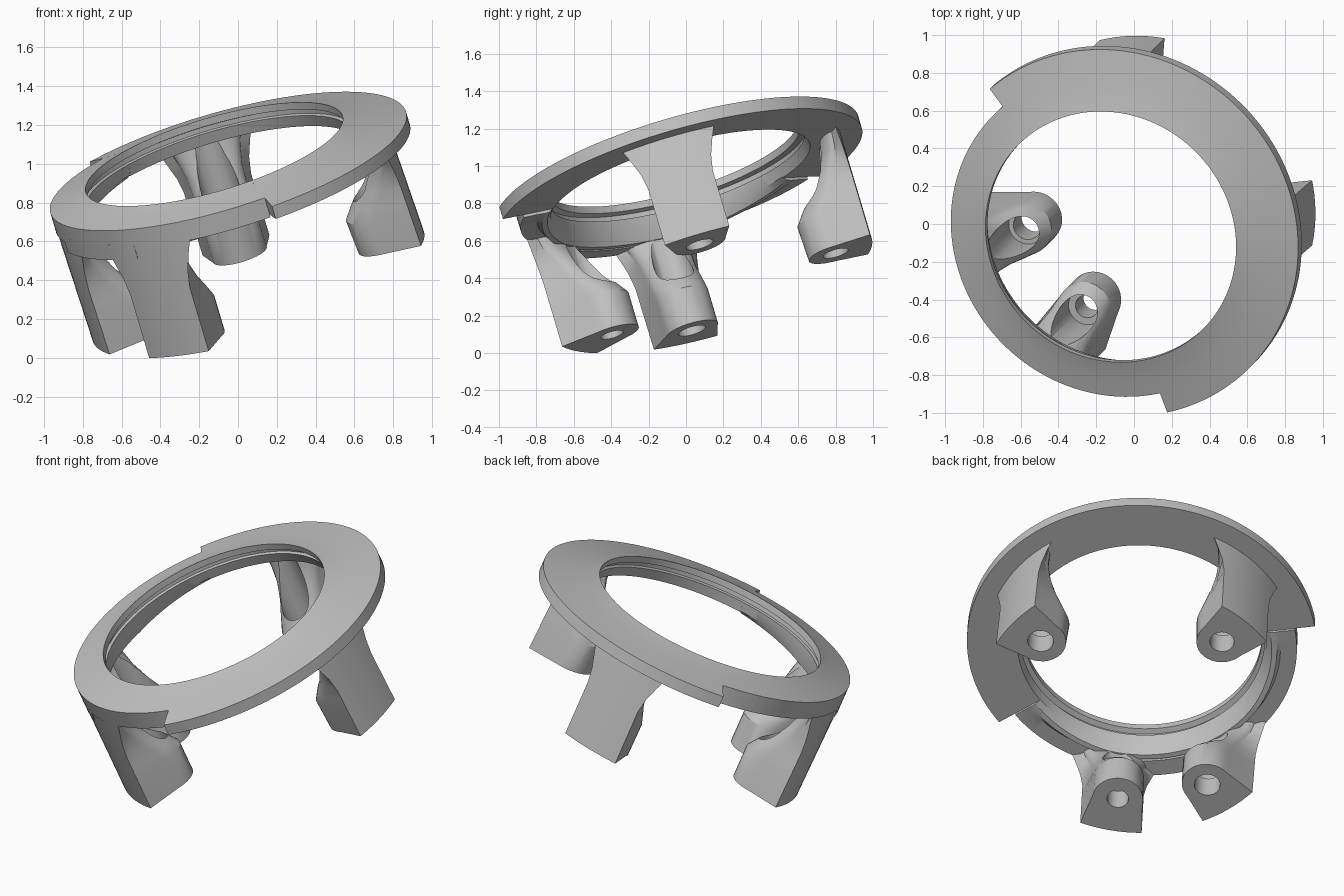
import bpy, bmesh
from math import sin, cos, asin, pi, radians
from mathutils import Vector, Matrix

old = bpy.data.objects.get("Cube")
if old:
    bpy.data.objects.remove(old, do_unlink=True)

grey = bpy.data.materials.new("plain_grey")
grey.use_nodes = True
COLOUR = (0.53, 0.53, 0.53, 1)
grey.diffuse_color = COLOUR
grey.node_tree.nodes["Principled BSDF"].inputs["Base Color"].default_value = COLOUR

# Tilted frame: origin at the upper bore edge, local z along the ring axis
normal = Vector((-0.297, -0.297, 1)).normalized()
tilt = Vector((0, 0, 1)).rotation_difference(normal).to_matrix().to_4x4()
FRAME = Matrix.Translation((-0.123, -0.068, 1.049)) @ tilt


def loft(name, sections, turn=0):
    """Skin a list of equal closed sections and cap both ends."""
    bm = bmesh.new()
    rows = [[bm.verts.new(p) for p in s] for s in sections]
    n = len(rows[0])
    for a, b in zip(rows, rows[1:]):
        for i in range(n):
            j = (i + 1) % n
            bm.faces.new((a[i], a[j], b[j], b[i]))
    bm.faces.new(rows[0])
    bm.faces.new(rows[-1])
    bmesh.ops.recalc_face_normals(bm, faces=bm.faces)
    mesh = bpy.data.meshes.new(name)
    bm.to_mesh(mesh)
    bm.free()
    mesh.materials.append(grey)
    ob = bpy.data.objects.new(name, mesh)
    bpy.context.collection.objects.link(ob)
    ob.matrix_world = FRAME @ Matrix.Rotation(radians(turn), 4, "Z")
    return ob


def select(ob):
    bpy.ops.object.select_all(action="DESELECT")
    ob.select_set(True)
    bpy.context.view_layer.objects.active = ob


def smooth(ob):
    select(ob)
    bpy.ops.object.shade_smooth_by_angle(angle=radians(28))


def sweep(name, profile, start, end):
    """Turn profile(fade), a (radius, depth) list, around the axis; fade is 0 at the ends."""
    steps = max(4, int((end - start) / 2.5))
    sections = []
    for k in range(steps + 1):
        swing = (end - start) * k / steps
        fade = min(1, swing / 40, (end - start - swing) / 40)
        a = radians(start + swing)
        sections.append([(r * cos(a), r * sin(a), -d) for r, d in profile(fade)])
    smooth(loft(name, sections))


def crown(outer):
    """Gently falling top from the bore edge to the rim."""
    radii = [0.69 + (outer - 0.69) * k / 5 for k in range(6)]
    return [(r, 0.075 * ((r - 0.69) / 0.32) ** 0.85) for r in radii]


# Wide flange and narrower half share the grooved bore; the collar fades out at its ends
GROOVE = [(0.705, 0.08), (0.722, 0.075), (0.722, 0.05), (0.69, 0.04)]


def wide(fade):
    return crown(1.01) + [(1.01, 0.145), (0.72, 0.145)] + GROOVE


def narrow(fade):
    drop = 0.05 * fade
    return crown(0.895) + [(0.895, 0.16), (0.80, 0.16), (0.78, 0.162 + drop),
                           (0.75, 0.16 + drop), (0.72, 0.14)] + GROOVE


def web(fade):
    return [(0.79, 0.13), (0.895, 0.13), (0.895, 0.215), (0.79, 0.215)]


sweep("wide_flange", wide, -75.7, 130.6)
sweep("narrow_ring", narrow, 130.6, 284.3)
sweep("wall_between_legs", web, 197, 236)

# Leg stages: share of length, half width, inner tip radius, tip half width, tip depth
STAGES = [(1, 0.18, 0.51, 0.145, 0.15), (0.74, 0.18, 0.51, 0.145, 0.15),
          (0.65, 0.18, 0.56, 0.145, 0.14), (0.54, 0.18, 0.625, 0.145, 0.13),
          (0.42, 0.195, 0.69, 0.15, 0.10), (0.30, 0.225, 0.74, 0.17, 0.08),
          (0.16, 0.265, 0.77, 0.20, 0.06)]


def leg_section(depth, half, tip, tip_half, tip_depth, shift, inset):
    """Outer arc joined to a rounded inner end."""
    reach = asin(half / 0.893)
    arc = [reach * (k / 4 - 1) for k in range(9)]
    pts = [(0.893 * cos(a) + shift, 0.893 * sin(a), -depth) for a in arc]
    for k in range(17):
        a = pi / 2 + pi * k / 16
        pts.append((tip + inset + tip_depth * (1 + cos(a)), tip_half * sin(a), -depth))
    return pts


def bore(leg, centre, radius, top, bottom, turn):
    """Cut a round hole parallel to the axis through a leg."""
    ring = [(centre + radius * cos(2 * pi * k / 32), radius * sin(2 * pi * k / 32))
            for k in range(32)]
    tool = loft("bore_cutter", [[(x, y, -d) for x, y in ring] for d in (top, bottom)], turn)
    tool.hide_render = True
    mod = leg.modifiers.new("bore", "BOOLEAN")
    mod.operation = "DIFFERENCE"
    mod.solver = "EXACT"
    mod.object = tool
    select(leg)
    bpy.ops.object.modifier_apply(modifier=mod.name)
    bpy.data.objects.remove(tool, do_unlink=True)


# Four screw legs: turn, length, outward shift at the foot, inner inset, hole radius
for name, turn, length, shift, inset, hole in (
        ("front_leg", 240, 0.765, 0, 0, 0.062),
        ("right_leg", 192.5, 0.775, -0.02, 0, 0.075),
        ("left_leg", -2.2, 0.715, 0.03, 0.06, 0.075),
        ("back_leg", 94, 0.75, 0, 0.03, 0.07)):
    leg = loft(name, [leg_section(s[0] * length, *s[1:], shift * s[0], inset * s[0])
                      for s in STAGES], turn)
    bpy.context.view_layer.update()
    bore(leg, 0.66 + inset, 0.1, 0.05, 0.8 * length, turn)
    bore(leg, 0.66 + inset, hole, 0.5, 0.9, turn)
    smooth(leg)
